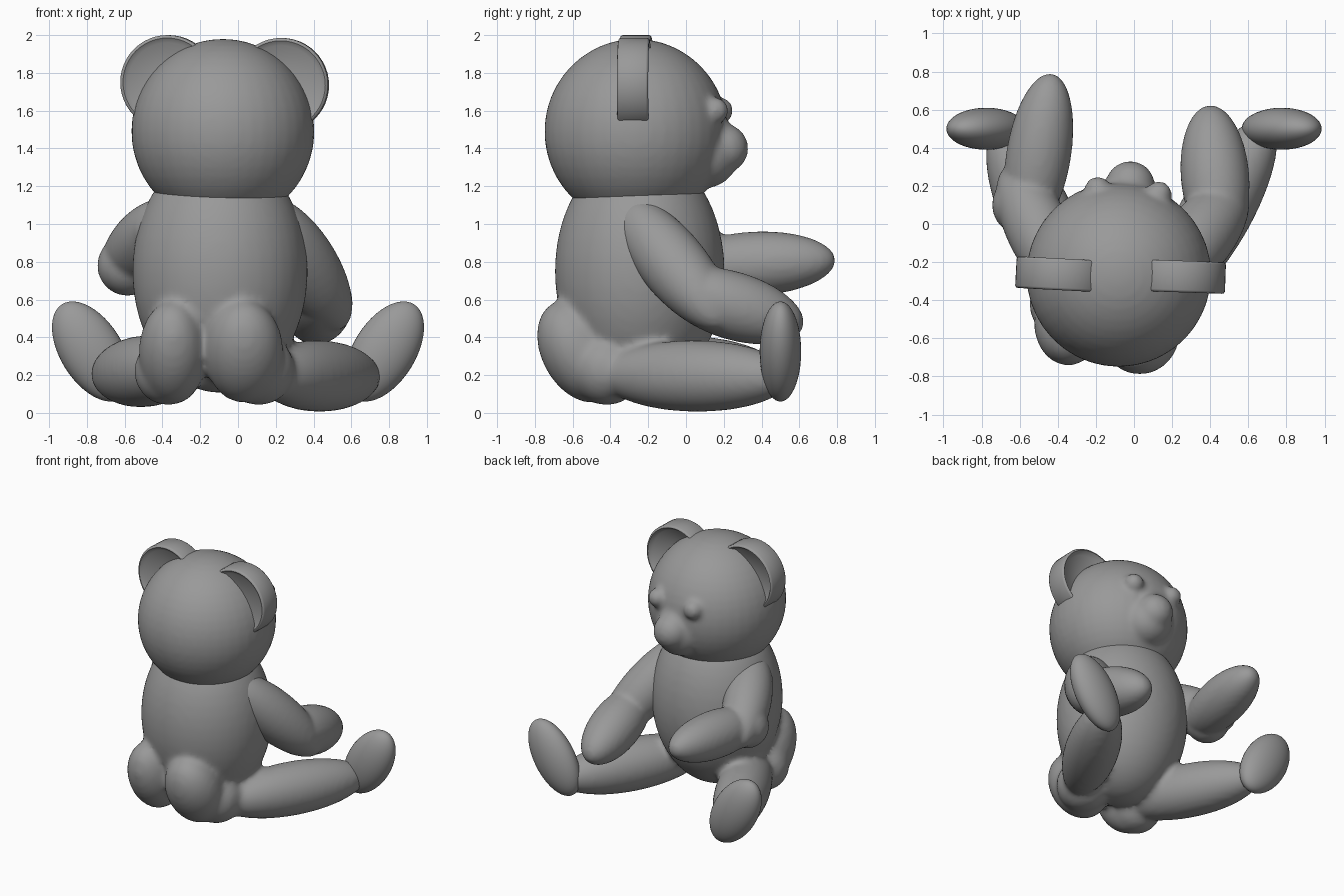
import bpy, math
from mathutils import Vector

if "Cube" in bpy.data.objects:
    bpy.data.objects.remove(bpy.data.objects["Cube"])

grey = bpy.data.materials.new("plush_grey")
grey.diffuse_color = (0.32, 0.32, 0.32, 1)
grey.use_nodes = True
grey.node_tree.nodes["Principled BSDF"].inputs["Base Color"].default_value = grey.diffuse_color


def ellipsoid(name, loc, radii, rot=(0, 0, 0)):
    bpy.ops.mesh.primitive_uv_sphere_add(segments=40, ring_count=24, location=loc, rotation=rot)
    ob = bpy.context.object
    ob.name = name
    ob.scale = radii
    bpy.ops.object.transform_apply(location=True, rotation=True, scale=True)
    bpy.ops.object.shade_smooth()
    ob.data.materials.append(grey)
    return ob


def ball(loc, r):
    return ellipsoid("ball", loc, (r, r, r))


def limb(name, a, b, r):
    """Ellipsoid whose long axis runs from tip a to tip b."""
    a, b = Vector(a), Vector(b)
    d = b - a
    rot = d.to_track_quat('Z', 'Y').to_euler()
    return ellipsoid(name, (a + b) / 2, (r, r, d.length / 2), rot)


def fuse(name, parts, voxel, steps):
    """Join overlapping parts into one softly blended skin."""
    bpy.ops.object.select_all(action='DESELECT')
    for p in parts:
        p.select_set(True)
    bpy.context.view_layer.objects.active = parts[0]
    bpy.ops.object.join()
    ob = bpy.context.object
    ob.name = name
    m = ob.modifiers.new("blend", 'REMESH')
    m.mode = 'VOXEL'
    m.voxel_size = voxel
    m.use_smooth_shade = True
    s = ob.modifiers.new("soften", 'SMOOTH')
    s.factor = 0.5
    s.iterations = steps
    return ob


def ear(name, loc, turn, n=48):
    """Thick disc with shallow dished faces, lathed around the y axis."""
    prof = [(0.05, -0.055), (0.21, -0.065), (0.235, -0.083), (0.245, -0.08), (0.25, -0.07),
            (0.25, 0.07), (0.245, 0.08), (0.235, 0.083), (0.21, 0.05), (0.05, 0.04)]
    verts, faces, k = [], [], len(prof)
    for i in range(n):
        t = 2 * math.pi * i / n
        verts += [(r * math.cos(t), y, r * math.sin(t)) for r, y in prof]
    for i in range(n):
        j = (i + 1) % n
        faces += [(i * k + p, i * k + p + 1, j * k + p + 1, j * k + p) for p in range(k - 1)]
    faces.append([i * k for i in range(n)])
    faces.append([i * k + k - 1 for i in reversed(range(n))])
    me = bpy.data.meshes.new(name)
    me.from_pydata(verts, [], faces)
    me.materials.append(grey)
    ob = bpy.data.objects.new(name, me)
    ob.location = loc
    ob.rotation_euler = (0, 0, math.radians(turn))
    bpy.context.collection.objects.link(ob)
    bpy.ops.object.select_all(action='DESELECT')
    bpy.context.view_layer.objects.active = ob
    ob.select_set(True)
    bpy.ops.object.mode_set(mode='EDIT')
    bpy.ops.mesh.select_all(action='SELECT')
    bpy.ops.mesh.normals_make_consistent(inside=False)
    bpy.ops.object.mode_set(mode='OBJECT')
    bpy.ops.object.shade_smooth_by_angle(angle=math.radians(50))


# head with muzzle, nose tip and eyes
fuse("head", [
    ellipsoid("skull", (-0.08, -0.265, 1.49), (0.485, 0.485, 0.49)),
    ball((-0.03, 0.1, 1.37), 0.18),
    ball((-0.03, 0.12, 1.45), 0.14),
    ball((-0.02, 0.2, 1.4), 0.13),
    ball((-0.19, 0.18, 1.6), 0.07),
    ball((0.13, 0.155, 1.6), 0.07),
], 0.018, 7)

# ears
ear("ear_left", (-0.37, -0.265, 1.75), -3)
ear("ear_right", (0.23, -0.275, 1.735), -2)

# torso, hip bulges and legs as one soft body
tilt = (math.radians(28), 0, 0)
fuse("torso_and_legs", [
    ellipsoid("belly", (-0.095, -0.245, 0.75), (0.465, 0.45, 0.645)),
    ellipsoid("hip_left", (-0.345, -0.52, 0.32), (0.18, 0.2, 0.29), tilt),
    ellipsoid("hip_right", (0.03, -0.57, 0.325), (0.21, 0.195, 0.29), tilt),
    ball((-0.37, -0.42, 0.22), 0.18),
    ball((0.11, -0.42, 0.23), 0.19),
    limb("leg_left", (-0.27, -0.48, 0.24), (-0.72, 0.51, 0.2), 0.19),
    limb("leg_right", (0.14, -0.45, 0.2), (0.71, 0.55, 0.19), 0.19),
], 0.02, 12)

# arms: shoulder, upper and fore sections
fuse("arm_left", [
    ball((-0.42, -0.2, 0.97), 0.15),
    limb("upper", (-0.34, -0.37, 1.08), (-0.66, 0.3, 0.72), 0.17),
    ball((-0.585, 0.1, 0.78), 0.16),
    limb("fore", (-0.57, -0.06, 0.77), (-0.43, 0.79, 0.81), 0.17),
], 0.018, 5)
fuse("arm_right", [
    ball((0.2, -0.21, 0.98), 0.15),
    limb("upper", (0.14, -0.34, 1.12), (0.55, 0.2, 0.46), 0.18),
    limb("fore", (0.455, -0.12, 0.68), (0.395, 0.62, 0.455), 0.18),
], 0.018, 5)

# feet
for name, side in (("foot_left", -1), ("foot_right", 1)):
    ellipsoid(name, (0.775 * side, 0.5, 0.325), (0.165, 0.11, 0.295),
              (0, math.radians(32 * side), 0))
